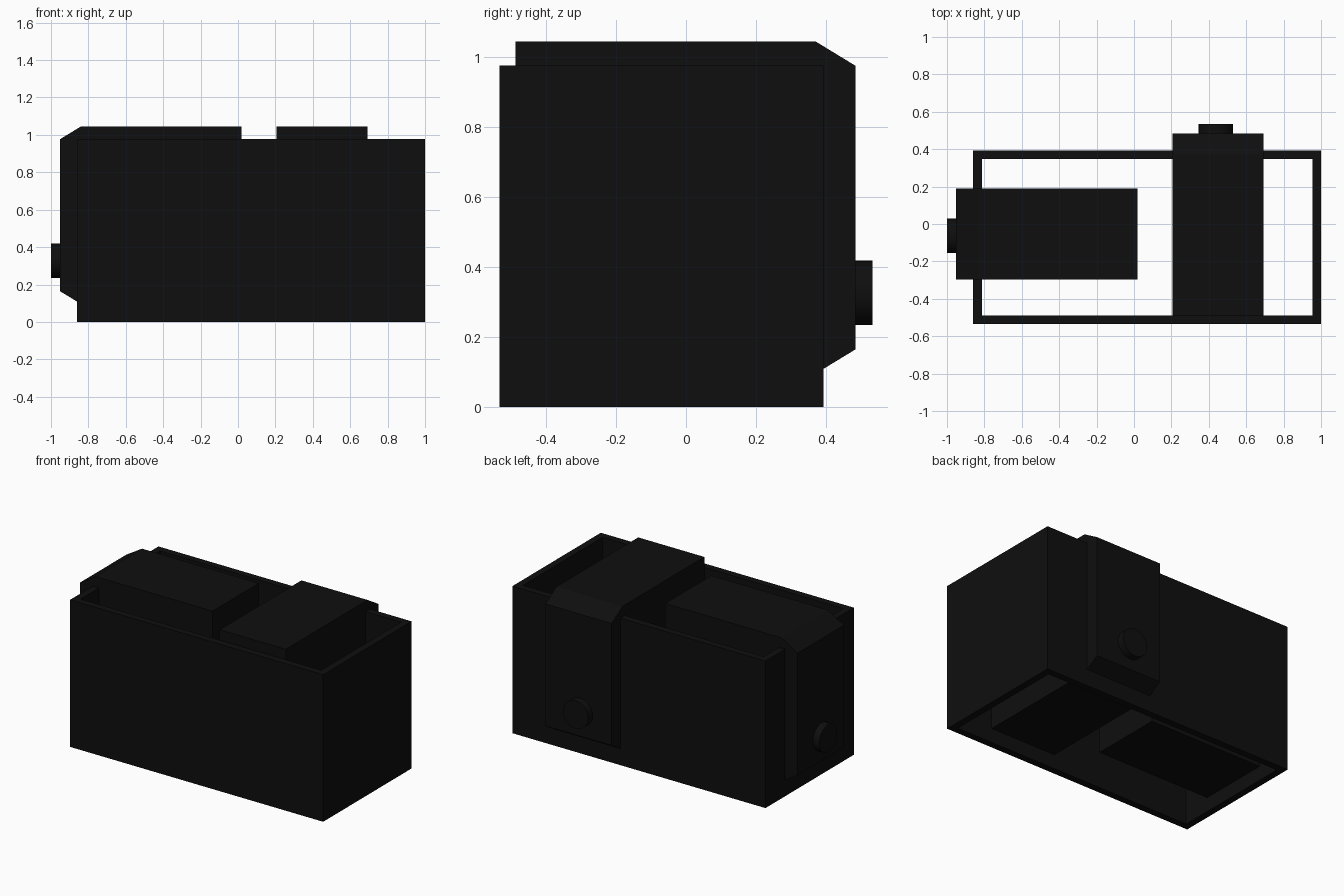
import bpy
import bmesh
import math
from mathutils import Matrix, Vector

cube = bpy.data.objects.get("Cube")
if cube:
    bpy.data.objects.remove(cube, do_unlink=True)

# Single matte black material
black = bpy.data.materials.new("black")
black.use_nodes = True
colour = (0.0045, 0.0045, 0.0045, 1)
black.diffuse_color = colour
black.node_tree.nodes["Principled BSDF"].inputs["Base Color"].default_value = colour


def finish(name, bm):
    bmesh.ops.recalc_face_normals(bm, faces=bm.faces)
    mesh = bpy.data.meshes.new(name)
    bm.to_mesh(mesh)
    bm.free()
    mesh.materials.append(black)
    obj = bpy.data.objects.new(name, mesh)
    bpy.context.collection.objects.link(obj)
    return obj


def casing(name, x0, x1, y0, y1, height, wall):
    """Rectangular tube, open at top and bottom."""
    bm = bmesh.new()

    def ring(inset, z):
        return [bm.verts.new(p) for p in (
            (x0 + inset, y0 + inset, z), (x1 - inset, y0 + inset, z),
            (x1 - inset, y1 - inset, z), (x0 + inset, y1 - inset, z))]

    loops = [ring(0, 0), ring(0, height), ring(wall, height), ring(wall, 0)]
    for a, b in zip(loops, loops[1:] + loops[:1]):
        for i in range(4):
            j = (i + 1) % 4
            bm.faces.new((a[i], a[j], b[j], b[i]))
    return finish(name, bm)


def drawer(name, profile, axis, side0, side1):
    """Extrude a (length, z) profile sideways; axis is the length direction."""
    bm = bmesh.new()

    def place(u, side, z):
        return (u, side, z) if axis == "x" else (side, u, z)

    face = bm.faces.new([bm.verts.new(place(u, side0, z)) for u, z in profile])
    out = bmesh.ops.extrude_face_region(bm, geom=[face])
    verts = [v for v in out["geom"] if isinstance(v, bmesh.types.BMVert)]
    step = Vector(place(0, side1 - side0, 0))
    bmesh.ops.translate(bm, verts=verts, vec=step)
    return finish(name, bm)


def knob(name, centre, axis, radius, depth):
    bm = bmesh.new()
    turn = Matrix.Rotation(math.pi / 2, 4, "Y" if axis == "x" else "X")
    bmesh.ops.create_cone(bm, cap_ends=True, segments=32, radius1=radius,
                          radius2=radius, depth=depth,
                          matrix=Matrix.Translation(centre) @ turn)
    obj = finish(name, bm)
    bpy.ops.object.select_all(action="DESELECT")
    obj.select_set(True)
    bpy.context.view_layer.objects.active = obj
    bpy.ops.object.shade_smooth_by_angle(angle=math.radians(35))
    return obj


def chamfered(inner, outer):
    """Block profile with both corners of the outer end bevelled."""
    s = 1 if outer > inner else -1
    return [(inner, 0.095), (outer - s * 0.115, 0.095), (outer, 0.165),
            (outer, 0.976), (outer - s * 0.115, 1.046), (inner, 1.046)]


# Open casing
casing("casing", -0.86, 1.0, -0.534, 0.394, 0.977, 0.046)

# Two chamfered blocks pushing out through the casing walls
drawer("side_block", chamfered(0.02, -0.953), "x", -0.296, 0.19)
drawer("back_block", chamfered(-0.488, 0.485), "y", 0.207, 0.693)

# Round knobs on the exposed ends
knob("side_knob", (-0.97, -0.063, 0.327), "x", 0.092, 0.06)
knob("back_knob", (0.438, 0.504, 0.327), "y", 0.092, 0.06)
